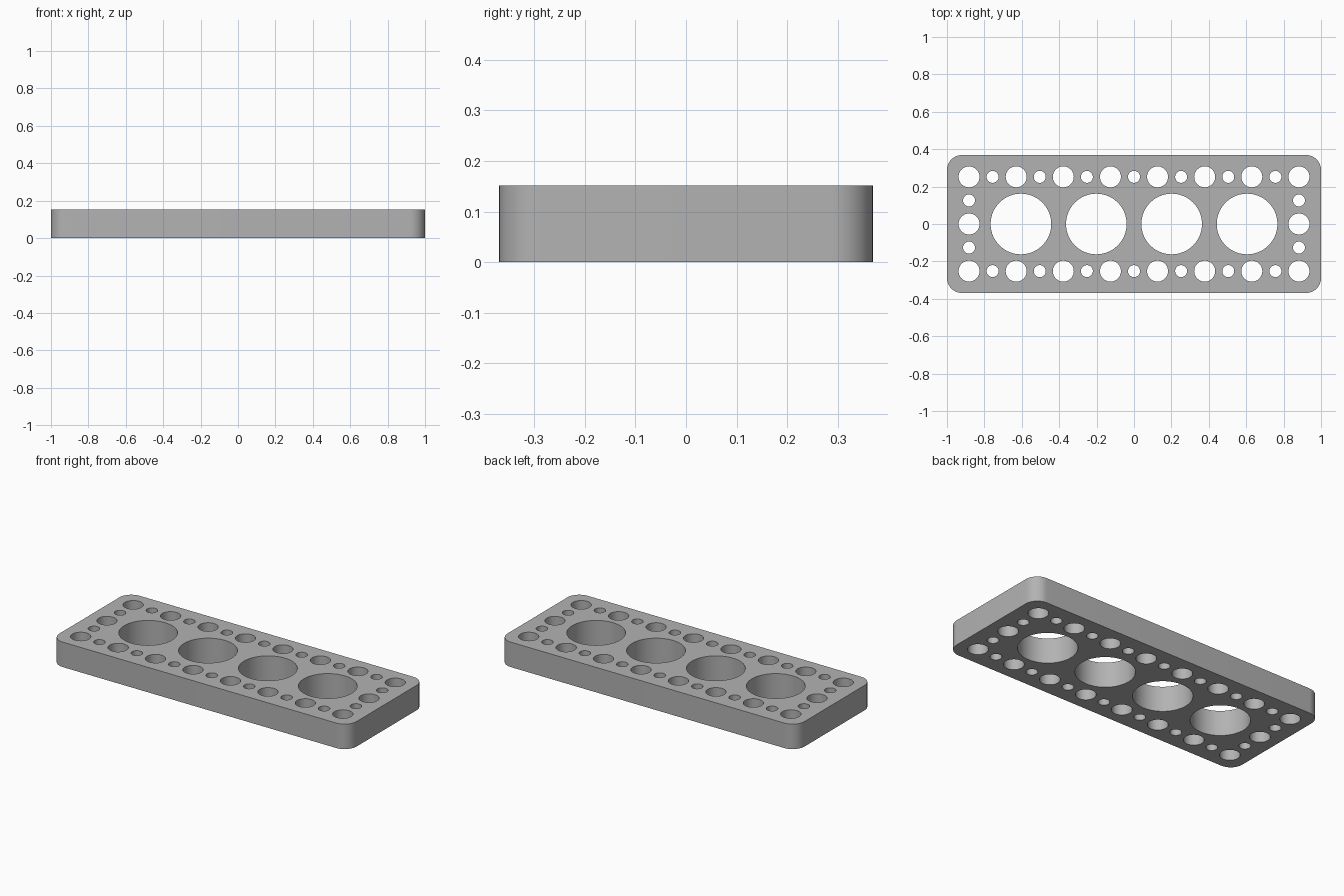
import bpy
import bmesh
from math import cos, sin, pi, radians

if "Cube" in bpy.data.objects:
    bpy.data.objects.remove(bpy.data.objects["Cube"], do_unlink=True)

HALF_X, HALF_Y, HEIGHT, CORNER = 1.0, 0.369, 0.152, 0.08
PITCH = 0.126          # spacing of the border holes
BIG, MEDIUM, SMALL = 0.162, 0.056, 0.032

grey = bpy.data.materials.new("plain grey")
grey.use_nodes = True
COLOUR = (0.45, 0.45, 0.45, 1)
grey.diffuse_color = COLOUR
grey.node_tree.nodes["Principled BSDF"].inputs["Base Color"].default_value = COLOUR

# Flat profile: rounded outline with circular holes, extruded to thickness
profile = bpy.data.curves.new("plate_profile", "CURVE")
profile.dimensions = "2D"
profile.fill_mode = "BOTH"
profile.extrude = HEIGHT / 2


def add_loop(points):
    spline = profile.splines.new("POLY")
    spline.points.add(len(points) - 1)
    for point, (x, y) in zip(spline.points, points):
        point.co = (x, y, 0, 1)
    spline.use_cyclic_u = True


def add_hole(x, y, radius, sides=48):
    angles = [2 * pi * i / sides for i in range(sides)]
    add_loop([(x + radius * cos(a), y + radius * sin(a)) for a in angles])


# Rounded rectangle outline
outline = []
for quarter, (sx, sy) in enumerate([(1, 1), (-1, 1), (-1, -1), (1, -1)]):
    for i in range(13):
        a = (quarter + i / 12) * pi / 2
        outline.append((sx * (HALF_X - CORNER) + CORNER * cos(a),
                        sy * (HALF_Y - CORNER) + CORNER * sin(a)))
add_loop(outline)

# Row of large bores
for i in range(4):
    add_hole((i - 1.5) * 0.403, 0, BIG, 96)

# Long borders: medium and small holes alternate
for side in (-1, 1):
    for i in range(-7, 8):
        add_hole(i * PITCH, side * 2 * PITCH, MEDIUM if i % 2 else SMALL)
    # Short borders
    for j in (-1, 0, 1):
        add_hole(side * 7 * PITCH, j * PITCH, SMALL if j else MEDIUM)

# Turn the profile into the plate mesh
helper = bpy.data.objects.new("plate_profile", profile)
mesh = bpy.data.meshes.new_from_object(helper)
bpy.data.objects.remove(helper)
bpy.data.curves.remove(profile)
bm = bmesh.new()
bm.from_mesh(mesh)
bmesh.ops.remove_doubles(bm, verts=bm.verts, dist=0.0001)
bmesh.ops.translate(bm, verts=bm.verts, vec=(0, 0, HEIGHT / 2))
bmesh.ops.recalc_face_normals(bm, faces=bm.faces)
bm.to_mesh(mesh)
bm.free()

mesh.name = "perforated_plate"
mesh.materials.clear()
mesh.materials.append(grey)
plate = bpy.data.objects.new("perforated_plate", mesh)
bpy.context.collection.objects.link(plate)
bpy.context.view_layer.objects.active = plate
plate.select_set(True)
bpy.ops.object.shade_smooth_by_angle(angle=radians(30))
